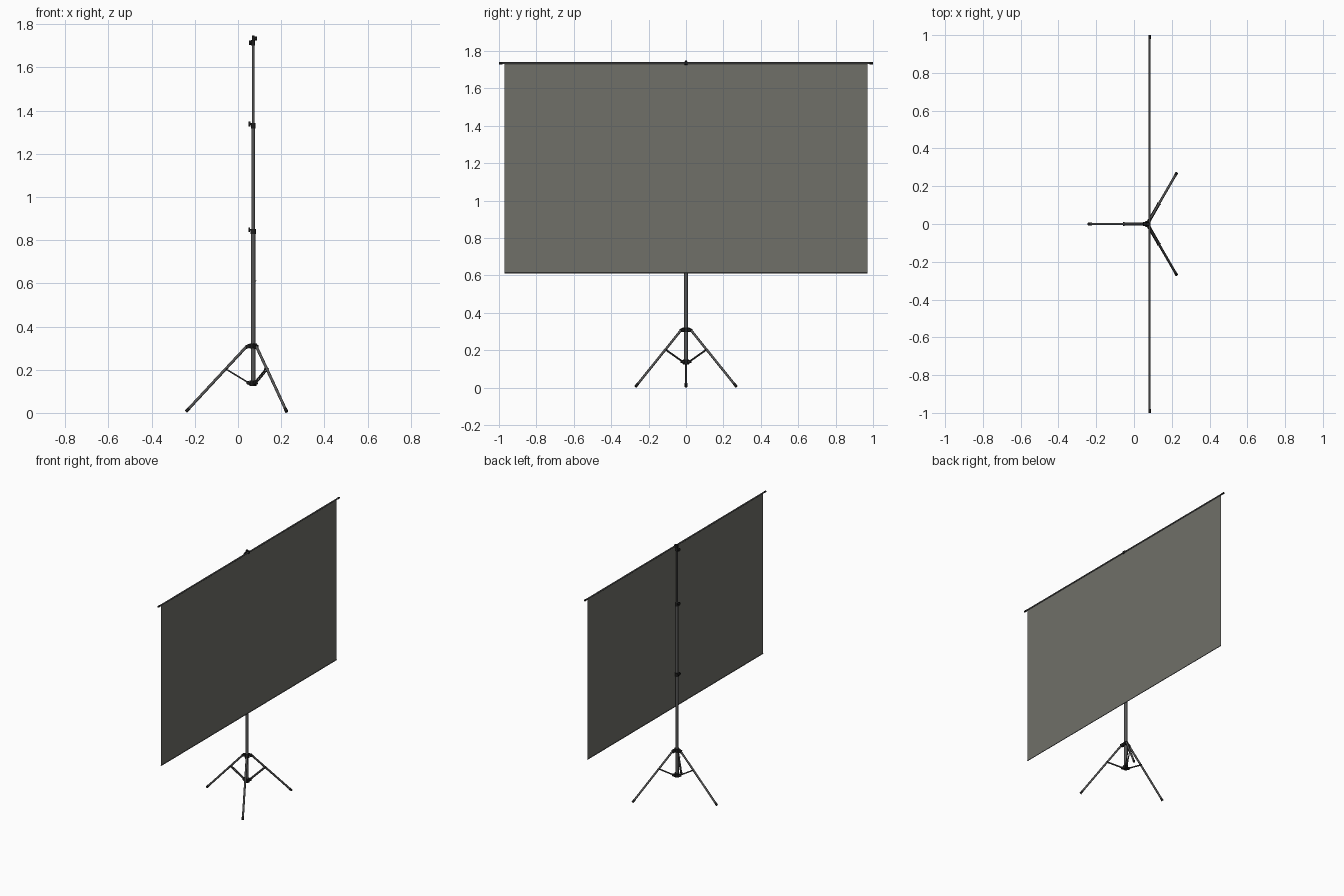
import bpy, math
from mathutils import Vector

if "Cube" in bpy.data.objects:
    bpy.data.objects.remove(bpy.data.objects["Cube"])

CX = 0.07          # pole axis
SX = 0.083         # screen plane


def material(name, c):
    m = bpy.data.materials.new(name)
    m.diffuse_color = (*c, 1)
    m.use_nodes = True
    m.node_tree.nodes["Principled BSDF"].inputs["Base Color"].default_value = m.diffuse_color
    return m


METAL = material("dark_metal", (0.09, 0.09, 0.09))
BLACK = material("black_plastic", (0.012, 0.012, 0.012))
CLOTH = material("screen_grey", (0.16, 0.16, 0.14))


def finish(name, mat):
    o = bpy.context.object
    o.name = name
    o.data.materials.append(mat)
    return o


def rod(name, a, b, r, mat, sides=20):
    a, b = Vector(a), Vector(b)
    d = b - a
    bpy.ops.mesh.primitive_cylinder_add(
        vertices=sides, radius=r, depth=d.length, location=(a + b) / 2,
        rotation=d.to_track_quat('Z', 'Y').to_euler())
    o = finish(name, mat)
    bpy.ops.object.shade_smooth_by_angle()
    return o


def box(name, loc, size, mat, rot=(0, 0, 0), bevel=0.0015):
    bpy.ops.mesh.primitive_cube_add(size=1, location=loc, rotation=rot)
    o = finish(name, mat)
    o.scale = size
    bpy.ops.object.transform_apply(location=False, rotation=False, scale=True)
    m = o.modifiers.new("bevel", 'BEVEL')
    m.width, m.segments = bevel, 2
    return o


def pole(name, z0, z1, r):
    return rod(name, (CX, 0, z0), (CX, 0, z1), r, METAL)


# Telescopic pole
pole("lower_pole", 0.13, 0.84, 0.0105)
pole("middle_pole", 0.83, 1.33, 0.0085)
pole("upper_pole", 1.32, 1.735, 0.006)

# Locking collars with thumb knobs
for name, z, r in (("lower", 0.84, 0.0125), ("middle", 1.33, 0.0105), ("top", 1.715, 0.009)):
    rod(name + "_collar", (CX, 0, z - 0.012), (CX, 0, z + 0.012), r, BLACK)
    k = z + 0.008 if name != "top" else z
    rod(name + "_knob_stem", (CX, 0, k), (CX - r - 0.004, 0, k), 0.004, BLACK)
    rod(name + "_knob", (CX - r - 0.001, 0, k), (CX - r - 0.010, 0, k), 0.011, BLACK, 12)

# Tripod hubs
rod("upper_hub", (CX, 0, 0.298), (CX, 0, 0.322), 0.017, BLACK)
rod("lower_hub", (CX, 0, 0.125), (CX, 0, 0.150), 0.016, BLACK)

# Three legs with braces and hinge lugs
for i, deg in enumerate((180, 60, -60), 1):
    a = math.radians(deg)

    def at(r, z, side=0.0):
        return (CX + r * math.cos(a) - side * math.sin(a),
                r * math.sin(a) + side * math.cos(a), z)

    rod(f"leg_{i}", at(0.027, 0.311), at(0.307, 0.010), 0.0065, METAL, 16)
    rod(f"foot_{i}", at(0.296, 0.0215), at(0.311, 0.0055), 0.0075, BLACK, 16)
    box(f"upper_lug_{i}", at(0.021, 0.309), (0.026, 0.018, 0.018), BLACK, (0, 0.35, a))
    box(f"lower_lug_{i}", at(0.019, 0.138), (0.022, 0.016, 0.016), BLACK, (0, -0.3, a))
    for s in (-0.0055, 0.0055):
        rod(f"brace_{i}", at(0.022, 0.140, s), at(0.124, 0.202, s), 0.0035, METAL, 10)
    rod(f"brace_pin_{i}", at(0.124, 0.203, -0.010), at(0.124, 0.203, 0.010), 0.004, BLACK, 12)

# Screen sheet facing +x
bpy.ops.mesh.primitive_plane_add(size=1, location=(SX, 0, 1.173), rotation=(0, math.pi / 2, 0))
sheet = finish("screen", CLOTH)
sheet.scale = (1.125, 1.94, 1)
# Top bar and bottom hem rod
rod("top_bar", (SX, -0.985, 1.735), (SX, 0.985, 1.735), 0.005, METAL)
rod("hem_rod", (SX, -0.97, 0.612), (SX, 0.97, 0.612), 0.0025, METAL, 12)
for s in (-1, 1):
    rod("bar_end", (SX, s * 0.98, 1.735), (SX, s, 1.735), 0.006, BLACK)

# Clamp joining the bar to the pole
box("bar_clamp", (0.076, 0, 1.735), (0.024, 0.018, 0.018), BLACK)
rod("clamp_bolt", (CX, 0, 1.738), (CX, 0, 1.749), 0.006, BLACK, 12)
